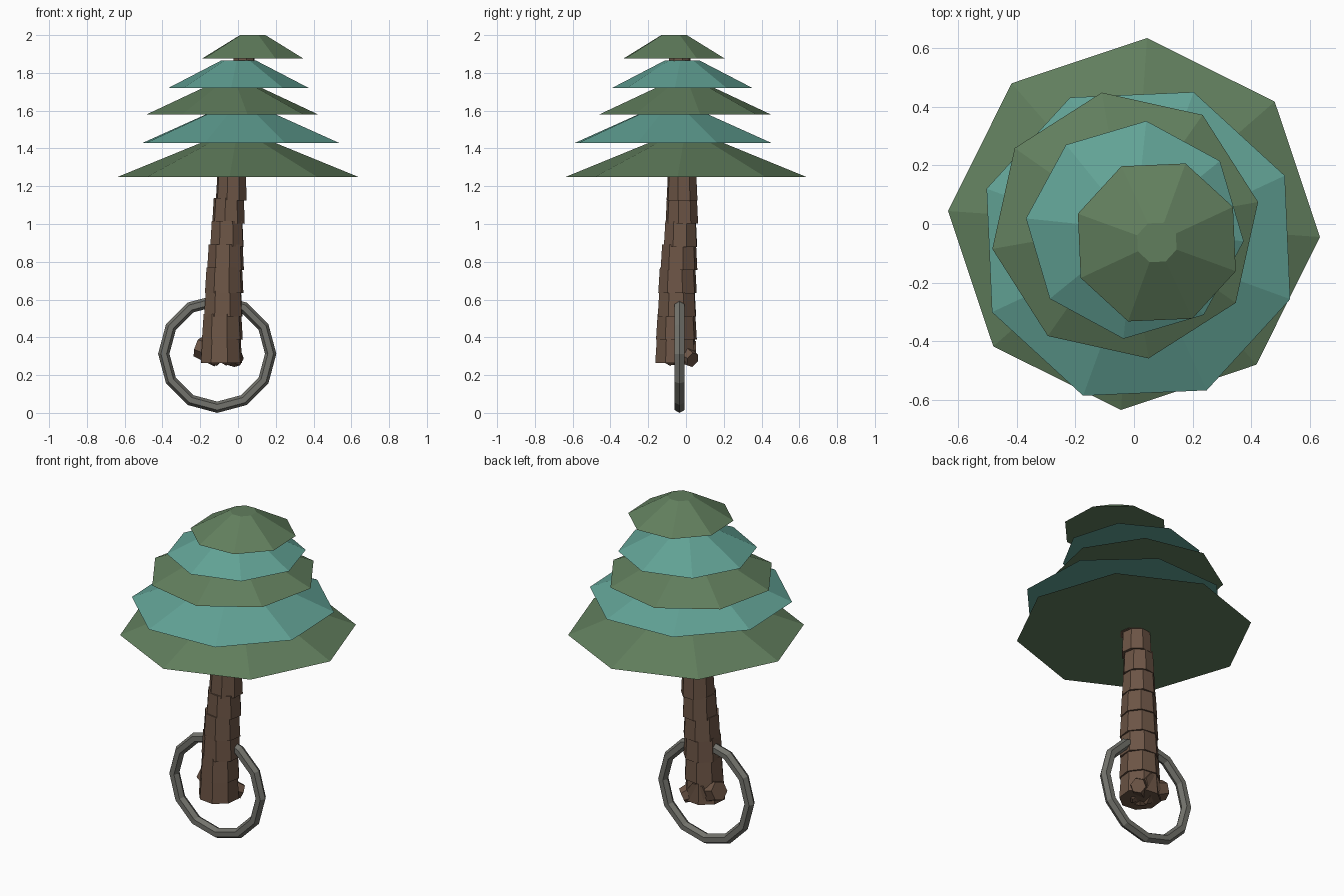
import bpy, math, random
from mathutils import Vector, Matrix

if "Cube" in bpy.data.objects:
    bpy.data.objects.remove(bpy.data.objects["Cube"])

random.seed(4)


def material(name, rgb):
    m = bpy.data.materials.new(name)
    m.diffuse_color = (*rgb, 1)
    m.use_nodes = True
    m.node_tree.nodes["Principled BSDF"].inputs["Base Color"].default_value = m.diffuse_color
    return m


GREEN = material("green", (0.12, 0.21, 0.11))
TEAL = material("teal", (0.12, 0.36, 0.30))
BARK = material("bark", (0.15, 0.09, 0.06))
IRON = material("iron", (0.17, 0.17, 0.15))


def frustum(name, a, b, r1, r2, sides, angle, mat):
    """Tapered prism from a to b; first corner at the given angle (degrees)."""
    a, b = Vector(a), Vector(b)
    # Blender puts the first cone corner on +y
    bpy.ops.mesh.primitive_cone_add(vertices=sides, radius1=r1, radius2=r2,
                                    depth=(b - a).length)
    ob = bpy.context.object
    ob.name = name
    turn = Vector((0, 0, 1)).rotation_difference(b - a).to_matrix().to_4x4()
    ob.data.transform(turn @ Matrix.Rotation(math.radians(angle - 90), 4, 'Z'))
    ob.location = (a + b) / 2
    ob.data.materials.append(mat)
    return ob


# Foliage tiers: x, y, bottom z, height, radius, corner angle
tiers = [
    (0.00, 0.00, 1.25, 0.195, 0.637, -4),
    (0.015, -0.068, 1.43, 0.175, 0.552, -20),
    (-0.03, -0.005, 1.58, 0.16, 0.461, 10),
    (0.003, -0.02, 1.72, 0.145, 0.374, -6),
    (0.078, -0.063, 1.875, 0.125, 0.287, 25),
]
for i, (x, y, z, h, r, ang) in enumerate(tiers):
    frustum(f"foliage_tier_{i + 1}", (x, y, z), (x, y, z + h), r, r * 0.25,
            8, ang, TEAL if i % 2 else GREEN)

# Leaning trunk of stacked bark blocks: z, x, y, radius
path = [(0.26, -0.09, -0.055, 0.112), (0.70, -0.073, -0.045, 0.102),
        (1.05, -0.052, -0.022, 0.086), (1.30, -0.022, -0.020, 0.079),
        (1.88, 0.038, -0.035, 0.058)]


def trunk_at(z):
    for p, q in zip(path, path[1:]):
        if z <= q[0] or q is path[-1]:
            t = (z - p[0]) / (q[0] - p[0])
            return [p[k] + (q[k] - p[k]) * t for k in (1, 2, 3)]


STEP = 0.123
for i in range(13):
    z = 0.265 + i * STEP
    x, y, r = trunk_at(z + STEP / 2)
    x2, y2, _ = trunk_at(z + STEP * 0.6)
    frustum(f"trunk_block_{i + 1}", (x, y, z), (x2, y2, z + STEP + 0.012),
            r * 1.03, r * 0.95, 8, 22.5 + random.uniform(-12, 12), BARK)

# Stubby roots at the trunk base: start, end, radii
roots = [
    ((-0.10, -0.035, 0.31), (-0.215, -0.005, 0.35), 0.07, 0.055),
    ((-0.07, -0.03, 0.32), (0.0, 0.035, 0.28), 0.06, 0.042),
    ((-0.09, -0.03, 0.33), (-0.10, 0.045, 0.325), 0.07, 0.06),
    ((-0.10, -0.06, 0.32), (-0.13, -0.10, 0.275), 0.05, 0.035),
    ((-0.08, -0.06, 0.32), (-0.04, -0.09, 0.275), 0.05, 0.035),
]
for i, (a, b, r1, r2) in enumerate(roots):
    frustum(f"root_{i + 1}", a, b, r1, r2, 6, 0, BARK)

# Hanging ring through the trunk
bpy.ops.mesh.primitive_torus_add(major_segments=12, minor_segments=6,
                                 major_radius=0.283, minor_radius=0.03,
                                 location=(-0.11, -0.034, 0.313),
                                 rotation=(math.pi / 2, 0, 0))
ring = bpy.context.object
ring.name = "hanging_ring"
ring.data.materials.append(IRON)
